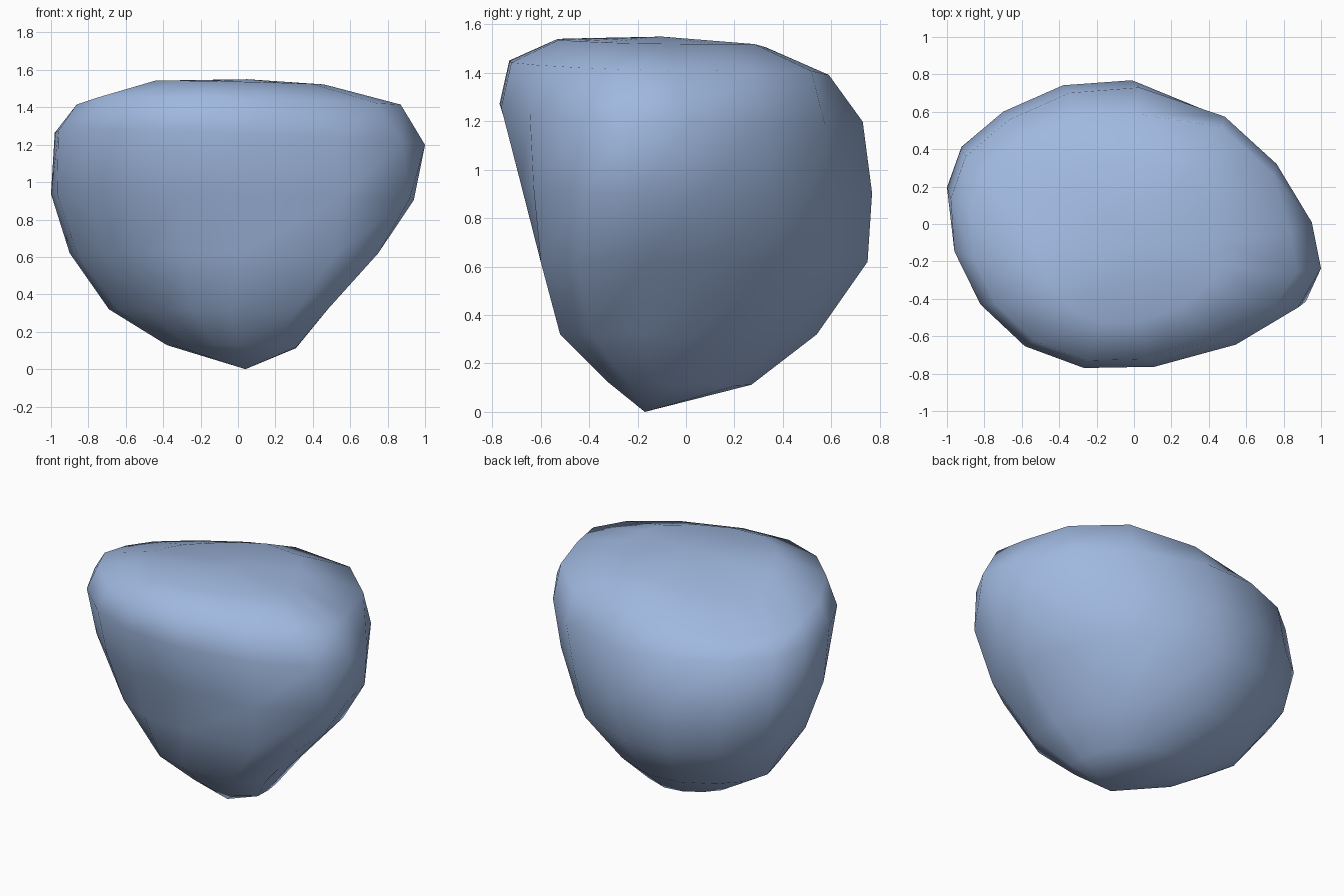
import bpy, bmesh
from math import atan2, sin

cube = bpy.data.objects.get("Cube")
if cube:
    bpy.data.objects.remove(cube)

# Rounded, slightly lopsided plan outline of the boulder
PLAN = [(-1, .16), (-.98, -.13), (-.84, -.42), (-.6, -.65), (-.28, -.77), (.1, -.76),
        (.53, -.63), (.86, -.43), (1, -.22), (.95, .03), (.76, .35), (.48, .61),
        (.02, .77), (-.36, .74), (-.69, .59), (-.92, .39)]

# Height, x range, y range, corner swell (front -x, front +x, back +x),
# lean towards the back +x corner, drop of the back -x corner
LAYERS = [(.12, -.38, .31, -.32, .27, (-.2, .3, 0), .01, 0),
          (.32, -.69, .48, -.52, .54, (-.2, .4, 0), 0, 0),
          (.62, -.90, .75, -.60, .75, (-.08, .42, 0), 0, 0),
          (.92, -1.0, .94, -.68, .77, (-.04, .15, -.05), .02, 0),
          (1.23, -.98, 1.0, -.77, .73, (0, .02, 0), .04, 0),
          (1.43, -.88, .87, -.73, .59, (0, 0, .14), .02, .15),
          (1.53, -.52, .46, -.53, .33, (0, 0, .14), .01, .11)]


def clamp(v, low, high):
    return max(low, min(high, v))


def layer(bm, z, x0, x1, y0, y1, swell, lean, drop):
    """One ring: the plan fitted to a box, with its corners swollen or drawn in."""
    ring = []
    for px, py in PLAN:
        corner = 0 if py > 0 and px < 0 else swell[(px > 0) + (py > 0)]
        s = 1 + corner * abs(sin(2 * atan2(py / .77, px)))
        x = clamp((x0 + x1) / 2 + px * s * (x1 - x0) / 2, x0, x1)
        y = clamp((y0 + y1) / 2 + py * s / .77 * (y1 - y0) / 2, y0, y1)
        sag = lean * (px + py) + drop * max(0, py - px - .6)
        ring.append(bm.verts.new((x, y, z - sag)))
    return ring


def cap(bm, ring, point):
    """Close a ring with a fan to one point."""
    tip = bm.verts.new(point)
    for a, b in zip(ring, ring[1:] + ring[:1]):
        bm.faces.new((a, b, tip))


# Boulder body lofted through the layers
bm = bmesh.new()
rings = [layer(bm, *row) for row in LAYERS]
for low, high in zip(rings, rings[1:]):
    for i in range(len(PLAN)):
        j = (i + 1) % len(PLAN)
        bm.faces.new((low[i], low[j], high[j], high[i]))
cap(bm, rings[0], (.04, -.17, 0))
cap(bm, rings[-1], (.05, -.1, 1.55))
bmesh.ops.recalc_face_normals(bm, faces=bm.faces)
for face in bm.faces:
    face.smooth = True
mesh = bpy.data.meshes.new("boulder")
bm.to_mesh(mesh)
bm.free()
boulder = bpy.data.objects.new("boulder", mesh)
bpy.context.collection.objects.link(boulder)

# Blue-grey stone
stone = bpy.data.materials.new("blue_grey_stone")
stone.use_nodes = True
colour = (.35, .48, .74, 1)
stone.diffuse_color = colour
stone.node_tree.nodes["Principled BSDF"].inputs["Base Color"].default_value = colour
mesh.materials.append(stone)
